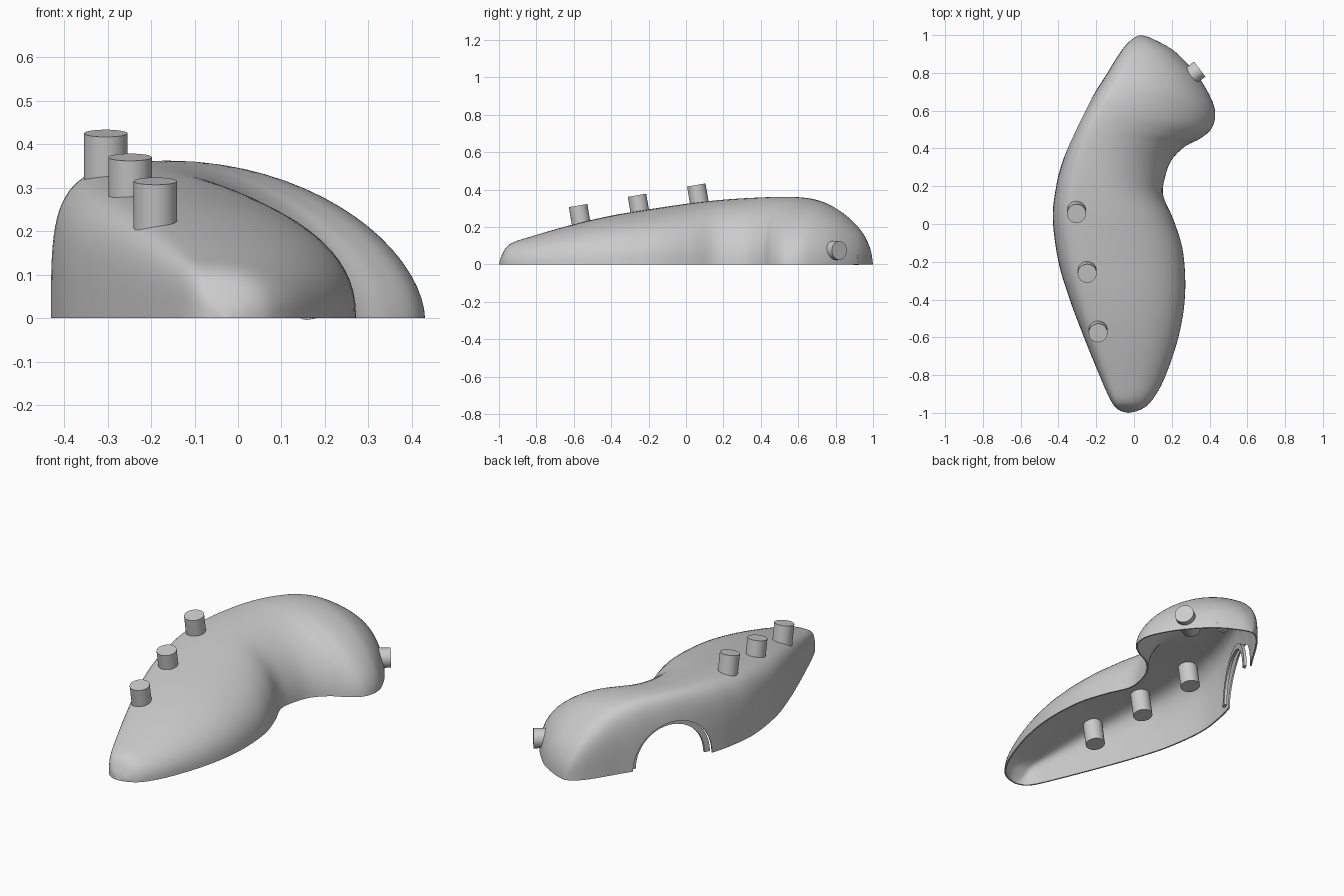
import bpy, bmesh, math
from mathutils import Vector

cube = bpy.data.objects.get("Cube")
if cube:
    bpy.data.objects.remove(cube, do_unlink=True)

grey = bpy.data.materials.new("plain_grey")
grey.use_nodes = True
grey.diffuse_color = (0.6, 0.6, 0.6, 1)
grey.node_tree.nodes["Principled BSDF"].inputs["Base Color"].default_value = grey.diffuse_color


def add_object(name, bm):
    mesh = bpy.data.meshes.new(name)
    bm.to_mesh(mesh)
    bm.free()
    mesh.materials.append(grey)
    obj = bpy.data.objects.new(name, mesh)
    bpy.context.collection.objects.link(obj)
    return obj


def activate(obj):
    bpy.ops.object.select_all(action='DESELECT')
    obj.select_set(True)
    bpy.context.view_layer.objects.active = obj


def smooth(obj):
    activate(obj)
    bpy.ops.object.shade_smooth_by_angle(angle=math.radians(35))


def rod(name, end, direction, length, radius, sides=40):
    """Cylinder whose outer cap is centred on end, reaching back along direction."""
    axis = Vector(direction).normalized()
    bm = bmesh.new()
    bmesh.ops.create_cone(bm, cap_ends=True, segments=sides,
                          radius1=radius, radius2=radius, depth=length)
    bm.transform(axis.to_track_quat('Z', 'Y').to_matrix().to_4x4())
    bmesh.ops.translate(bm, verts=bm.verts, vec=Vector(end) - axis * length / 2)
    return add_object(name, bm)


def catmull(p, t):
    """Interpolate between p[1] and p[2]."""
    return [0.5 * (2 * b + (c - a) * t + (2 * a - 5 * b + 4 * c - d) * t * t
                   + (3 * b - a - 3 * c + d) * t ** 3) for a, b, c, d in zip(*p)]


# Shell stations, nose to tail: steep edge x y, soft edge x y,
# crest height, crest position across the section, soft slope exponent
stations = [
    (-.03, -1, -.03, -1, 0, .28, 2.3), (-.08, -.985, .03, -.985, .05, .28, 2.3),
    (-.12, -.94, .09, -.94, .11, .28, 2.3), (-.175, -.82, .16, -.82, .152, .26, 2.3),
    (-.265, -.6, .235, -.6, .215, .25, 2.3), (-.34, -.4, .27, -.38, .262, .27, 2.3),
    (-.40, -.2, .26, -.15, .297, .29, 2.3), (-.43, .03, .21, .02, .328, .3, 2.25),
    (-.412, .2, .155, .15, .345, .3, 2.15), (-.385, .31, .165, .25, .353, .28, 2),
    (-.35, .41, .2, .34, .358, .25, 1.9), (-.32, .48, .27, .41, .361, .22, 1.8),
    (-.29, .545, .35, .452, .362, .2, 1.75), (-.25, .62, .41, .505, .36, .2, 1.75),
    (-.205, .7, .43, .58, .35, .21, 1.75), (-.15, .785, .41, .66, .322, .24, 1.8),
    (-.095, .875, .34, .78, .262, .28, 1.9), (-.045, .945, .22, .91, .18, .33, 2),
    (0, .985, .1, .98, .09, .4, 2), (.035, 1, .035, 1, 0, .4, 2)]

STEPS, ARC = 6, 36
rows = []
last = len(stations) - 1
for i in range(last):
    near = [stations[min(max(i + k, 0), last)] for k in (-1, 0, 1, 2)]
    rows += [catmull(near, s / STEPS) for s in range(STEPS)]
rows.append(stations[-1])

bm = bmesh.new()
rings = []
for ax, ay, bx, by, h, crest, slope in rows:
    ring = []
    for k in range(ARC + 1):
        a = math.pi * k / ARC
        c, s = math.cos(a), max(math.sin(a), 0)
        # upright squarish flank on one side, soft elliptical slope on the other
        power = 2 / 3.8 if c > 0 else 2 / slope
        reach = abs(c) ** power
        u = crest * (1 - reach) if c > 0 else crest + (1 - crest) * reach
        ring.append(bm.verts.new((ax + (bx - ax) * u, ay + (by - ay) * u,
                                  max(h, 0) * s ** power)))
    rings.append(ring)
for r0, r1 in zip(rings, rings[1:]):
    for k in range(ARC):
        bm.faces.new((r0[k], r0[k + 1], r1[k + 1], r1[k]))
bmesh.ops.remove_doubles(bm, verts=bm.verts, dist=0.0005)
bmesh.ops.recalc_face_normals(bm, faces=bm.faces)
if sum(f.normal.z * f.calc_area() for f in bm.faces) < 0:
    bmesh.ops.reverse_faces(bm, faces=bm.faces)
shell = add_object("shell", bm)

# Thin hollow wall
wall = shell.modifiers.new("wall", 'SOLIDIFY')
wall.thickness = 0.008
wall.offset = -1
activate(shell)
bpy.ops.object.modifier_apply(modifier="wall")
for v in shell.data.vertices:
    v.co.z = max(v.co.z, 0)

# Arched opening in the upright flank
outward = Vector((-.9, .436, 0)).normalized()
along = Vector((-outward.y, outward.x, 0))
centre = Vector((-.29, .525, 0))
RADIUS = .225
cutter = rod("arch_cutter", centre + outward * .2, outward, .4, RADIUS, 64)
cutter.hide_render = True
arch = shell.modifiers.new("arch", 'BOOLEAN')
arch.operation = 'DIFFERENCE'
arch.solver = 'EXACT'
arch.object = cutter
activate(shell)
bpy.ops.object.modifier_apply(modifier="arch")
bpy.data.objects.remove(cutter, do_unlink=True)
smooth(shell)

# Narrow lip set just inside the arch
bm = bmesh.new()
loops = []
for k in range(33):
    a = math.pi * k / 32
    ray = along * math.cos(a) + Vector((0, 0, math.sin(a)))
    loops.append([bm.verts.new(centre + ray * r - outward * d) for r, d in
                  ((RADIUS, .03), (RADIUS - .03, .03), (RADIUS - .03, .045), (RADIUS, .045))])
for p, q in zip(loops, loops[1:]):
    for j in range(4):
        bm.faces.new((p[j], p[j - 1], q[j - 1], q[j]))
bm.faces.new(loops[0])
bm.faces.new(loops[-1])
bmesh.ops.recalc_face_normals(bm, faces=bm.faces)
smooth(add_object("arch_lip", bm))

# Three pins through the top, leaning towards the nose
pins = [(-.19, -.577, .315), (-.248, -.262, .37), (-.304, .055, .425)]
for n, top in enumerate(pins, 1):
    smooth(rod(f"top_pin_{n}", top, (0, -.17, 1), .225, .05))

# Side peg and nearly flush plug at the tail
smooth(rod("side_peg", (.348, .82, .075), (.8, .6, 0), .16, .05))
smooth(rod("tail_plug", (.175, .935, .036), (.45, .87, .1), .04, .036))
